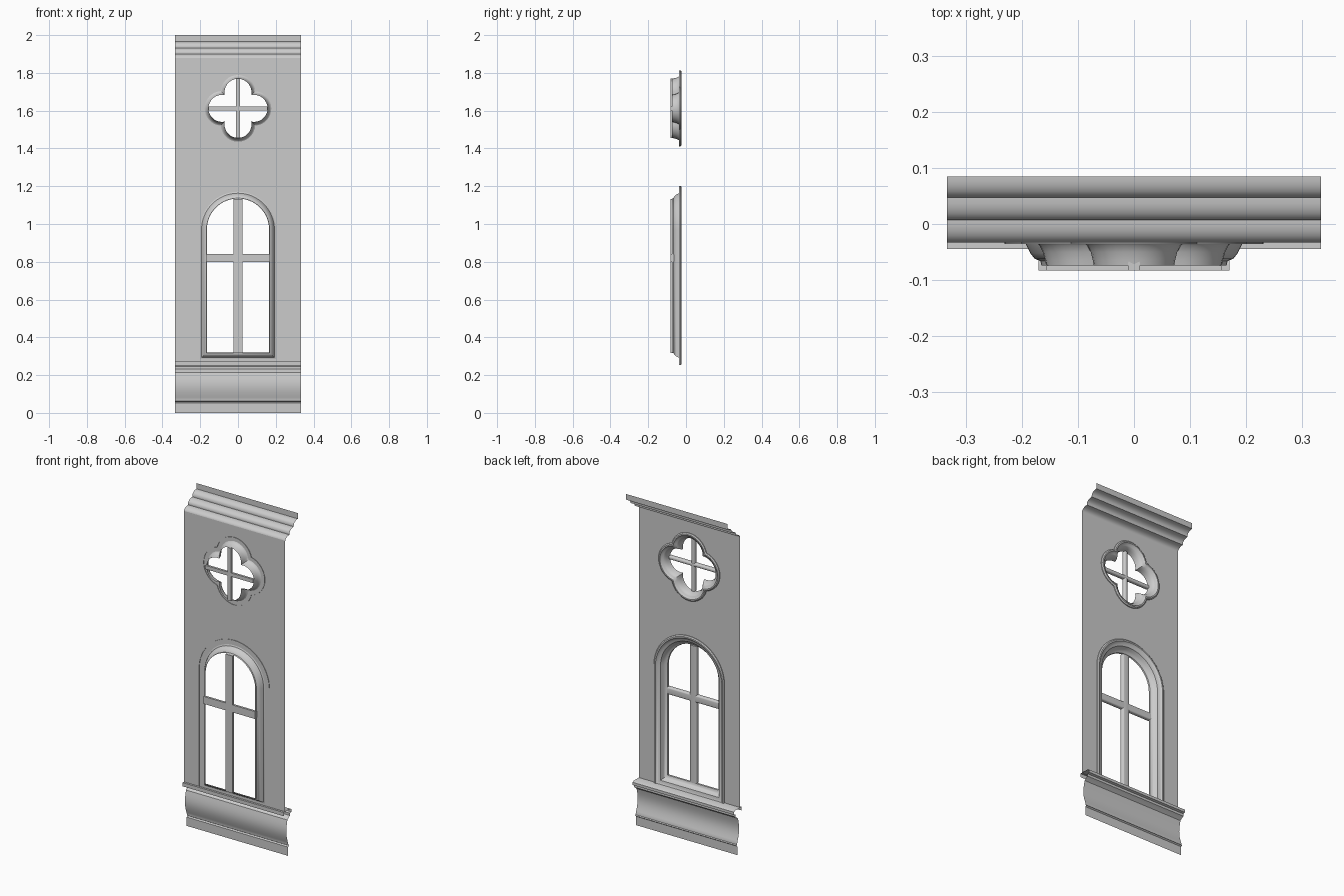
import bpy, bmesh, math

if "Cube" in bpy.data.objects:
    bpy.data.objects.remove(bpy.data.objects["Cube"], do_unlink=True)

stone = bpy.data.materials.new("grey stone")
GREY = (0.6, 0.6, 0.6, 1)
stone.use_nodes = True
stone.diffuse_color = GREY
for node in stone.node_tree.nodes:
    if node.type == 'BSDF_PRINCIPLED':
        node.inputs["Base Color"].default_value = GREY

HALF = 0.333      # half width of the panel
WALL_Y = -0.033   # plane of the wall sheet
SPRING = 0.97     # height where the arch starts
SILL = 0.32       # bottom of the window opening
OPENING = 0.165   # half width of the window opening
ROSE_Z = 1.612    # centre of the four-lobed window


def finish(name, bm, sheet=True):
    bmesh.ops.recalc_face_normals(bm, faces=bm.faces)
    # open sheets face outward, towards +y
    if sheet and sum(f.normal.y * f.calc_area() for f in bm.faces) < 0:
        bmesh.ops.reverse_faces(bm, faces=bm.faces)
    mesh = bpy.data.meshes.new(name)
    bm.to_mesh(mesh)
    bm.free()
    mesh.materials.append(stone)
    ob = bpy.data.objects.new(name, mesh)
    bpy.context.collection.objects.link(ob)
    bpy.ops.object.select_all(action='DESELECT')
    ob.select_set(True)
    bpy.context.view_layer.objects.active = ob
    bpy.ops.object.shade_smooth_by_angle(angle=math.radians(35))
    return ob


def arch(offset):
    """Round-headed window outline, grown outward by offset."""
    r = OPENING + offset
    pts = [(-r, SILL - offset), (r, SILL - offset)]
    n = 32
    pts += [(r * math.cos(math.pi * i / n), SPRING + r * math.sin(math.pi * i / n))
            for i in range(n + 1)]
    return pts


def rose(offset):
    """Four-lobed outline, grown outward by offset."""
    d, r, n = 0.085, 0.0716 + offset, 16
    corner = d / 2 + math.sqrt(r * r / 2 - d * d / 4)
    half = math.atan2(corner, corner - d)
    pts = []
    for lobe in range(4):
        a = lobe * math.pi / 2
        cx, cz = d * math.cos(a), ROSE_Z + d * math.sin(a)
        for i in range(n):
            t = a - half + 2 * half * i / n
            pts.append((cx + r * math.cos(t), cz + r * math.sin(t)))
    return pts


def surround(name, outline, profile):
    """Sweep an (offset, y) profile round an outline."""
    bm = bmesh.new()
    rings = [[bm.verts.new((x, y, z)) for x, z in outline(o)] for o, y in profile]
    for a, b in zip(rings, rings[1:]):
        for i in range(len(a)):
            j = (i + 1) % len(a)
            bm.faces.new((a[i], a[j], b[j], b[i]))
    return finish(name, bm)


def moulding(name, profile):
    """Run a (y, z) profile across the full width."""
    bm = bmesh.new()
    rows = [[bm.verts.new((x, y, z)) for x in (-HALF, HALF)] for y, z in profile]
    for a, b in zip(rows, rows[1:]):
        bm.faces.new((a[0], a[1], b[1], b[0]))
    return finish(name, bm)


def bar(name, centre, size):
    bm = bmesh.new()
    bmesh.ops.create_cube(bm, size=1)
    for v in bm.verts:
        v.co = [c + p * s for c, p, s in zip(centre, v.co, size)]
    # round only the long edges on the outer side
    axis = 0 if size[0] > size[2] else 2
    edges = [e for e in bm.edges
             if abs(e.verts[0].co[axis] - e.verts[1].co[axis]) > 0.1
             and e.verts[0].co.y > centre[1]]
    bmesh.ops.bevel(bm, geom=edges, offset=min(size) * 0.45, segments=4,
                    profile=0.5, affect='EDGES')
    return finish(name, bm, sheet=False)


# Wall sheet with two openings
bm = bmesh.new()
wall = [(-HALF, 0.27), (HALF, 0.27), (HALF, 1.88), (-HALF, 1.88)]
window_hole = [(x, max(z, 0.28)) for x, z in arch(0.036)]
for loop in (wall, window_hole, rose(0.02)):
    vs = [bm.verts.new((x, WALL_Y, z)) for x, z in loop]
    for i, v in enumerate(vs):
        bm.edges.new((v, vs[(i + 1) % len(vs)]))
bmesh.ops.triangle_fill(bm, edges=bm.edges[:], use_beauty=True, normal=(0, 1, 0))
finish("wall", bm)

# Stepped cornice: three coves and a top fillet
profile = [(WALL_Y, 1.87)]
steps = [(WALL_Y, 1.875), (0.007, 1.908), (0.047, 1.94), (0.085, 1.973)]
for (y0, z0), (y1, z1) in zip(steps, steps[1:]):
    for i in range(7):
        t = math.pi / 2 * i / 6
        profile.append((y0 + (y1 - y0) * (1 - math.cos(t)),
                        z0 + (z1 - z0 - 0.007) * math.sin(t)))
    profile.append((y1, z1))
profile.append((0.085, 2.0))
moulding("cornice", profile)

# Base: ledge, small fillets, curved skirt and plinth
profile = [(-0.045, 0.25), (-0.045, 0.272), (0.015, 0.272), (0.025, 0.266),
           (0.025, 0.25), (0.012, 0.246), (0.012, 0.232), (0.002, 0.226)]
for i in range(13):
    t = i / 12
    profile.append((-0.012 - 0.014 * math.sin(math.pi * t) + 0.008 * t,
                    0.215 - 0.145 * t))
profile += [(-0.004, 0.062), (0.002, 0.058), (-0.006, 0.052), (-0.006, 0)]
moulding("base_moulding", profile)

# Window and rose surrounds: raised bead, then a splayed reveal
surround("window_surround", arch,
         [(0.066, -0.036), (0.066, -0.028), (0.06, -0.023), (0.052, -0.023),
          (0.046, -0.03), (0.036, -0.033), (0.028, -0.036), (0.02, -0.052),
          (0.012, -0.062), (0.002, -0.066), (0, -0.074)])
surround("rose_surround", rose,
         [(0.044, -0.036), (0.044, -0.028), (0.038, -0.023), (0.031, -0.023),
          (0.025, -0.03), (0.018, -0.033), (0.012, -0.038), (0.006, -0.05),
          (0.002, -0.064), (0, -0.074)])

# Glazing bars
bar("window_mullion", (0, -0.073, 0.725), (0.046, 0.02, 0.815))
bar("window_transom", (0, -0.073, 0.82), (0.34, 0.02, 0.044))
bar("rose_mullion", (0, -0.073, ROSE_Z), (0.022, 0.02, 0.314))
bar("rose_transom", (0, -0.073, ROSE_Z), (0.314, 0.02, 0.022))
